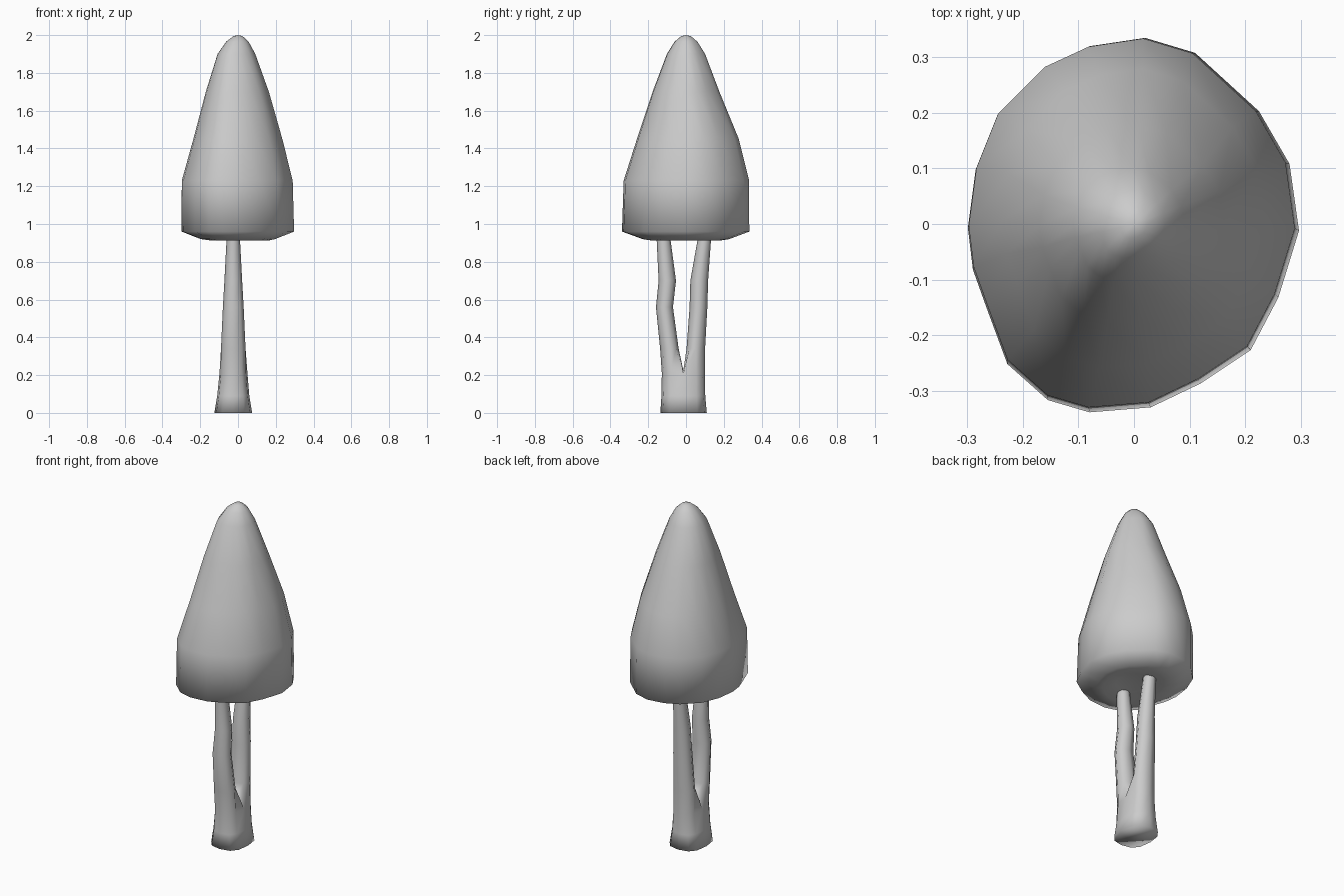
import bpy, bmesh
from math import sin, cos, radians

if "Cube" in bpy.data.objects:
    bpy.data.objects.remove(bpy.data.objects["Cube"])


def finish(bm, name):
    bmesh.ops.recalc_face_normals(bm, faces=bm.faces)
    mesh = bpy.data.meshes.new(name)
    bm.to_mesh(mesh)
    bm.free()
    for p in mesh.polygons:
        p.use_smooth = True
    obj = bpy.data.objects.new(name, mesh)
    bpy.context.collection.objects.link(obj)
    return obj


def bridge(bm, a, b):
    n = len(a)
    for i in range(n):
        j = (i + 1) % n
        bm.faces.new((a[i], a[j], b[j], b[i]))


# Foliage crown: one irregular outline, scaled and shifted up the cone
outline = [(.02, .337), (.11, .31), (.225, .205), (.28, .11), (.297, -.01),
           (.26, -.13), (.21, -.225), (.12, -.285), (.03, -.328), (-.08, -.337),
           (-.155, -.315), (-.228, -.25), (-.265, -.15), (-.29, -.08), (-.299, -.005),
           (-.285, .1), (-.245, .2), (-.16, .285), (-.08, .322)]
# z, x scale, y scale, x offset, y offset
crown_rings = [(.932, .30, .30, .01, 0), (.913, .52, .55, .01, 0), (.92, .66, .68, 0, 0),
               (.96, 1, 1, 0, -.002), (1.23, .985, .985, -.003, .002),
               (1.45, .79, .80, 0, .01), (1.70, .56, .525, -.003, 0),
               (1.90, .335, .30, -.008, 0), (1.965, .20, .18, -.003, 0),
               (1.995, .08, .075, 0, 0)]
bm = bmesh.new()
rings = [[bm.verts.new((x * sx + ox, y * sy + oy, z)) for x, y in outline]
         for z, sx, sy, ox, oy in crown_rings]
for a, b in zip(rings, rings[1:]):
    bridge(bm, a, b)
for ring, z in ((rings[0], .935), (rings[-1], 2.0)):
    tip = bm.verts.new((0, 0, z))
    for i in range(len(ring)):
        bm.faces.new((ring[i - 1], ring[i], tip))
finish(bm, "foliage_crown")

# Trunk: a twelve-sided base that splits into two limbs
bm = bmesh.new()
base_rings = [(0, .10, .123, -.025, -.013), (.09, .085, .116, -.025, -.014),
              (.21, .074, .114, -.024, -.014)]  # z, x radius, y radius, centre


def rounded(v):
    return (abs(v) ** .75) * (1 if v > 0 else -1)


rings = []
for z, rx, ry, cx, cy in base_rings:
    rings.append([bm.verts.new((cx + rx * rounded(cos(radians(30 * i))),
                                cy + ry * rounded(sin(radians(30 * i))), z))
                  for i in range(12)])
for a, b in zip(rings, rings[1:]):
    bridge(bm, a, b)
bm.faces.new(rings[0][::-1])

# Fork saddle and the two limbs, each lofted from half of the base ring
top = rings[-1]
saddle = bm.verts.new((-.024, -.014, .225))
back_limb = [(.34, .065, .049, -.025, .052), (.56, .055, .047, -.025, .066),
             (.70, .047, .047, -.025, .070), (.91, .036, .036, -.025, .096),
             (.96, .034, .034, -.025, .10)]
front_limb = [(.34, .065, .049, -.025, -.088), (.56, .055, .045, -.025, -.114),
              (.70, .047, .046, -.025, -.099), (.91, .036, .037, -.025, -.118),
              (.96, .034, .034, -.025, -.12)]
for start, turn, path in ((0, -45, back_limb), (6, 135, front_limb)):
    prev = [top[(start + i) % 12] for i in range(7)] + [saddle]
    for z, rx, ry, cx, cy in path:
        ring = [bm.verts.new((cx + rx * cos(radians(turn + 45 * i)),
                              cy + ry * sin(radians(turn + 45 * i)), z))
                for i in range(8)]
        bridge(bm, prev, ring)
        prev = ring
    bm.faces.new(prev)
finish(bm, "forked_trunk")
